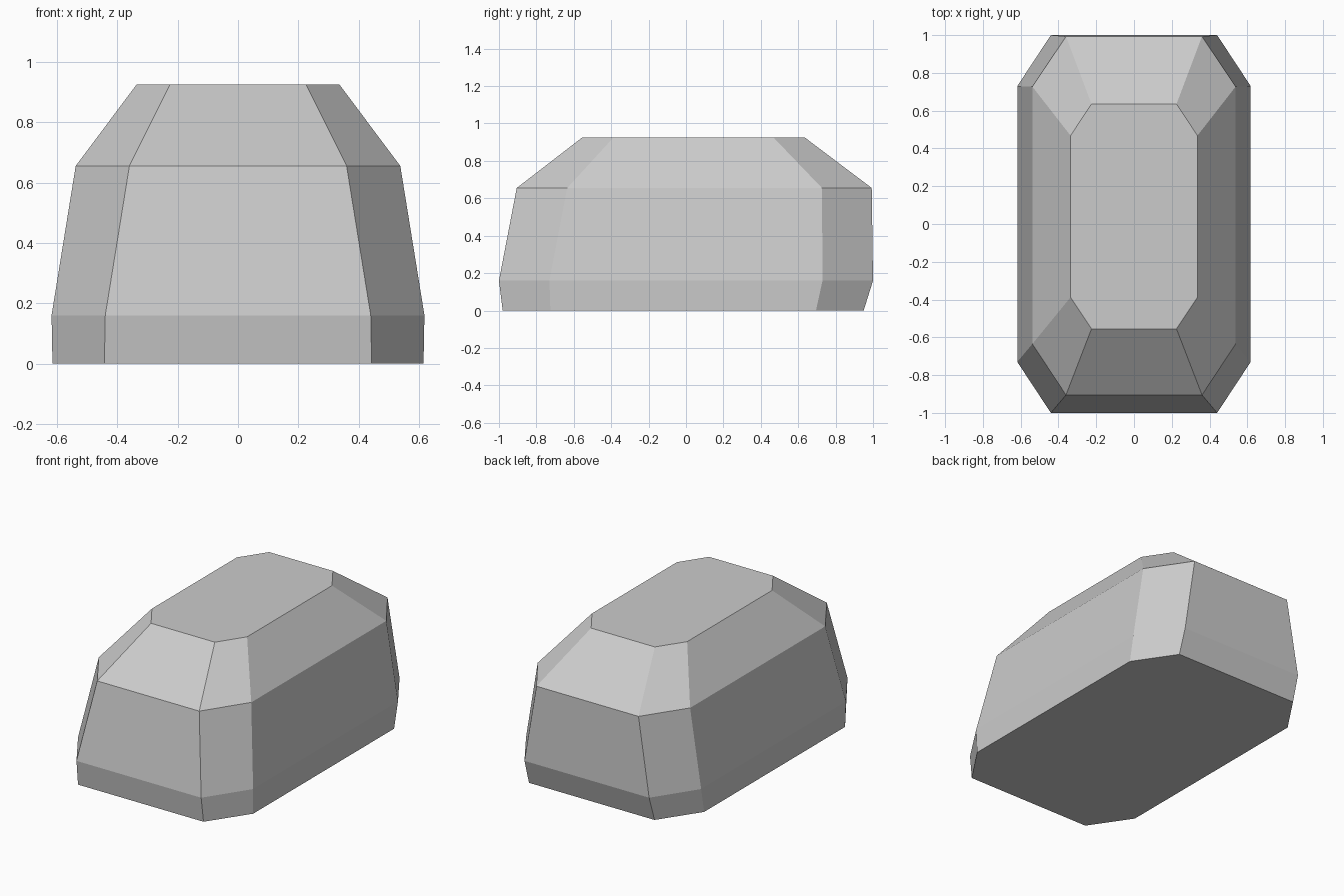
import bpy
import bmesh

cube = bpy.data.objects.get("Cube")
if cube:
    bpy.data.objects.remove(cube, do_unlink=True)

grey = bpy.data.materials.new("plain_grey")
grey.use_nodes = True
colour = (0.6, 0.6, 0.6, 1)
grey.diffuse_color = colour
grey.node_tree.nodes["Principled BSDF"].inputs["Base Color"].default_value = colour

# Stacked octagons: height, half width, half width of the ends,
# front end, front corner, back corner, back end
LEVELS = [
    (0.0, 0.615, 0.443, -0.98, -0.725, 0.695, 0.95),
    (0.16, 0.618, 0.44, -1.0, -0.73, 0.73, 1.0),
    (0.655, 0.538, 0.36, -0.905, -0.635, 0.727, 0.993),
    (0.925, 0.336, 0.225, -0.555, -0.388, 0.468, 0.635),
]


def octagon(bm, z, wide, narrow, front, front_corner, back_corner, back):
    right_half = [(narrow, front), (wide, front_corner),
                  (wide, back_corner), (narrow, back)]
    left_half = [(-x, y) for x, y in reversed(right_half)]
    return [bm.verts.new((x, y, z)) for x, y in right_half + left_half]


bm = bmesh.new()
rings = [octagon(bm, *level) for level in LEVELS]

# Flat underside and top
bm.faces.new(reversed(rings[0]))
bm.faces.new(rings[-1])

# Sloped walls between neighbouring octagons
for low, high in zip(rings, rings[1:]):
    for i in range(len(low)):
        j = (i + 1) % len(low)
        bm.faces.new((low[i], low[j], high[j], high[i]))

mesh = bpy.data.meshes.new("faceted_body")
bm.to_mesh(mesh)
bm.free()
mesh.materials.append(grey)
body = bpy.data.objects.new("faceted_body", mesh)
bpy.context.collection.objects.link(body)
